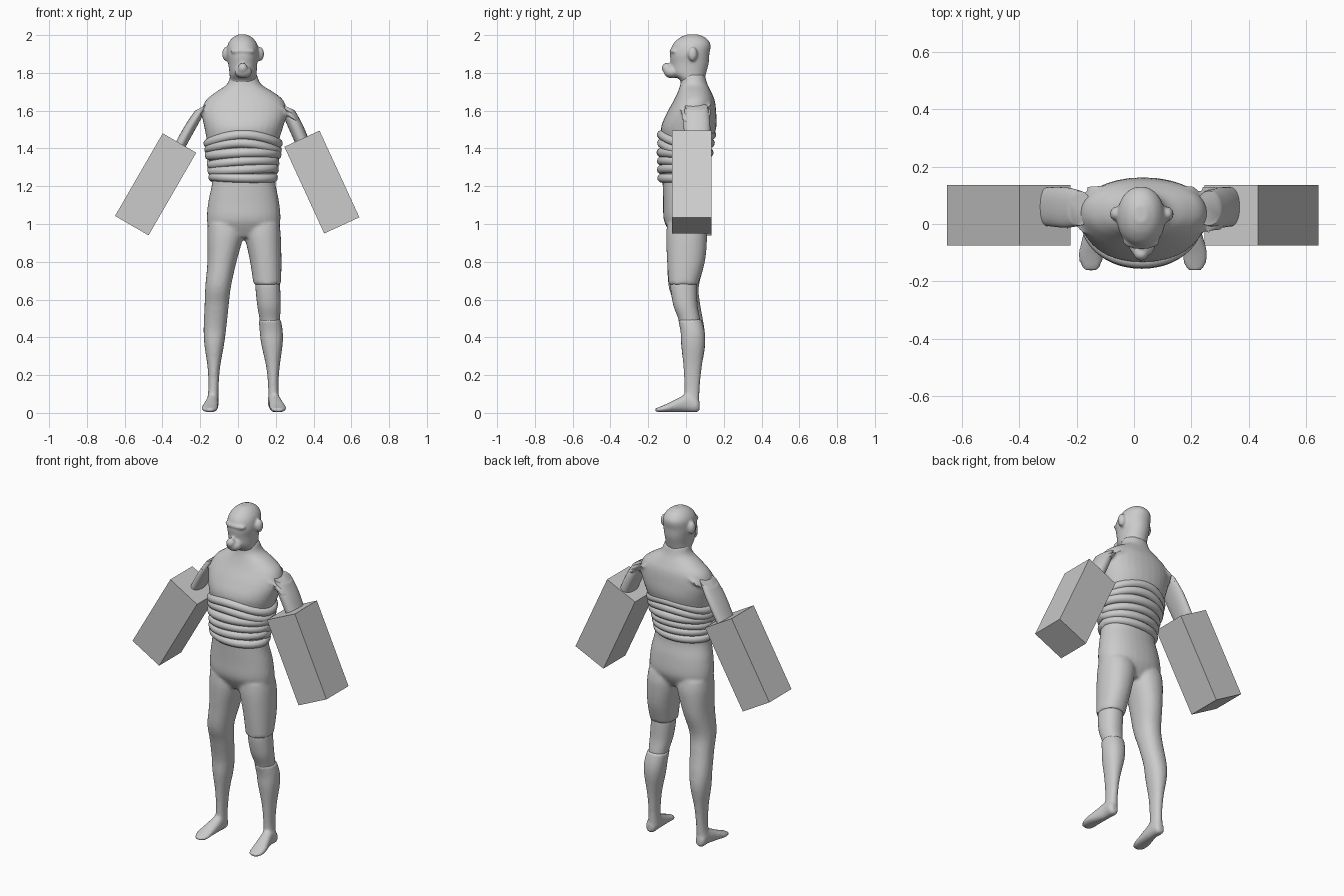
import bpy, math
from mathutils import Vector

if "Cube" in bpy.data.objects:
    bpy.data.objects.remove(bpy.data.objects["Cube"])

X, Y, Z = Vector((1, 0, 0)), Vector((0, 1, 0)), Vector((0, 0, 1))
grey = bpy.data.materials.new("light_grey")
grey.diffuse_color = (0.6, 0.6, 0.6, 1)
grey.use_nodes = True
grey.node_tree.nodes["Principled BSDF"].inputs["Base Color"].default_value = grey.diffuse_color


def spline(rows, steps=5):
    """Smooth interpolation through the section rows."""
    out = []
    for i in range(len(rows) - 1):
        p0, p1 = rows[max(i - 1, 0)], rows[i]
        p2, p3 = rows[i + 1], rows[min(i + 2, len(rows) - 1)]
        for s in range(steps):
            t = s / steps
            out.append([0.5 * (2 * b + (c - a) * t + (2 * a - 5 * b + 4 * c - d) * t * t
                               + (3 * b - a - 3 * c + d) * t ** 3)
                        for a, b, c, d in zip(p0, p1, p2, p3)])
    return out + [list(rows[-1])]


def loft(name, rows, u=X, v=Y, n=32, power=2.2):
    """Rows are x, y, z, radius along u, radius along v."""
    verts, faces = [], []
    rings = spline(rows)
    for x, y, z, a, b in rings:
        for k in range(n):
            t = 2 * math.pi * k / n
            c, s = math.cos(t), math.sin(t)
            pu = math.copysign(abs(c) ** (2 / power), c) * a
            pv = math.copysign(abs(s) ** (2 / power), s) * b
            verts.append(Vector((x, y, z)) + u * pu + v * pv)
    for r in range(len(rings) - 1):
        for k in range(n):
            j = (k + 1) % n
            faces.append((r * n + k, r * n + j, (r + 1) * n + j, (r + 1) * n + k))
    faces += [tuple(range(n))[::-1], tuple(range((len(rings) - 1) * n, len(rings) * n))]
    mesh = bpy.data.meshes.new(name)
    mesh.from_pydata(verts, [], faces)
    ob = bpy.data.objects.new(name, mesh)
    bpy.context.collection.objects.link(ob)
    # wind every shell outwards
    import bmesh
    bm = bmesh.new()
    bm.from_mesh(mesh)
    bmesh.ops.recalc_face_normals(bm, faces=bm.faces)
    bm.to_mesh(mesh)
    bm.free()
    return finish(ob)


def finish(ob, smooth=True):
    ob.data.materials.clear()
    ob.data.materials.append(grey)
    if smooth:
        bpy.ops.object.select_all(action='DESELECT')
        ob.select_set(True)
        bpy.context.view_layer.objects.active = ob
        bpy.ops.object.shade_smooth_by_angle(angle=math.radians(50))
    return ob


def ball(name, loc, size):
    bpy.ops.mesh.primitive_uv_sphere_add(segments=24, ring_count=16, location=loc)
    ob = bpy.context.object
    ob.name, ob.scale = name, size
    bpy.ops.object.transform_apply(location=True, rotation=True, scale=True)
    return finish(ob)


def blend(name, parts, voxel=0.01, rounds=4):
    """Fuse overlapping parts into one smooth skin."""
    bpy.ops.object.select_all(action='DESELECT')
    for p in parts:
        p.select_set(True)
    bpy.context.view_layer.objects.active = parts[0]
    bpy.ops.object.join()
    ob = bpy.context.object
    ob.name = name
    m = ob.modifiers.new("fuse", 'REMESH')
    m.mode, m.voxel_size, m.use_smooth_shade = 'VOXEL', voxel, True
    s = ob.modifiers.new("soften", 'SMOOTH')
    s.factor, s.iterations = 0.5, rounds
    for name in ("fuse", "soften"):
        bpy.ops.object.modifier_apply(modifier=name)
    return finish(ob)


# trunk from crotch to neck
torso = loft("torso", [
    (.03, .00, .93, .10, .07), (.03, .00, .98, .18, .10), (.03, -.003, 1.03, .195, .116),
    (.03, -.008, 1.12, .187, .113), (.03, -.018, 1.22, .168, .106),
    (.025, -.01, 1.32, .172, .118), (.025, .005, 1.42, .186, .128),
    (.03, .014, 1.51, .208, .146), (.033, .03, 1.59, .225, .130),
    (.035, .044, 1.655, .205, .108), (.035, .045, 1.70, .15, .088),
    (.032, .042, 1.74, .09, .072), (.03, .038, 1.79, .072, .062)])

# thighs, full left leg
left_leg = loft("left_leg", [
    (-.065, .00, 1.0, .095, .10), (-.068, .003, .93, .095, .108), (-.085, 0, .80, .077, .10),
    (-.105, -.012, .67, .068, .08), (-.113, .008, .57, .064, .068),
    (-.122, .033, .45, .060, .064), (-.126, .038, .36, .052, .064),
    (-.128, .035, .24, .033, .048), (-.13, .032, .13, .027, .04), (-.135, .03, .04, .032, .04)])
right_thigh = loft("right_thigh", [
    (.125, .00, 1.0, .095, .10), (.132, .003, .93, .095, .108),
    (.147, 0, .80, .083, .10), (.155, -.014, .68, .073, .078)])


# feet, heel to toe
def foot(name, heel, toe):
    mid = heel + (toe - heel) * .4
    return loft(name, [
        (heel, .072, .035, .018, .022), (heel, .055, .042, .03, .038),
        (heel, .01, .053, .032, .048), (mid, -.04, .042, .037, .037),
        (toe, -.10, .027, .043, .022), (toe, -.14, .018, .038, .014),
        (toe, -.162, .016, .022, .008)], X, Z)


# sleeves and arms, each swung out by its own angle
def limb(name, points, angle, side):
    return loft(name, points, Vector((math.cos(angle), 0, -side * math.sin(angle))), Y)


aL, aR = math.radians(29), math.radians(24)
sleeve_l = limb("sleeve_l", [
    (-.10, .05, 1.645, .065, .085), (-.16, .05, 1.615, .070, .088),
    (-.20, .052, 1.585, .062, .08), (-.225, .053, 1.56, .056, .075)], math.radians(38), -1)
sleeve_r = limb("sleeve_r", [
    (.17, .05, 1.645, .065, .085), (.23, .05, 1.62, .070, .088),
    (.265, .052, 1.59, .064, .08), (.29, .053, 1.555, .058, .075)], math.radians(30), 1)
blend("clothed_body", [torso, left_leg, right_thigh, sleeve_l, sleeve_r,
                       foot("left_foot", -.135, -.15)])
limb("left_arm", [(-.19, .055, 1.62, .045, .06), (-.235, .057, 1.545, .054, .070),
                  (-.29, .06, 1.445, .054, .068), (-.34, .06, 1.35, .05, .06)], aL, -1)
limb("right_arm", [(.26, .055, 1.62, .045, .06), (.293, .057, 1.545, .056, .070),
                   (.335, .06, 1.445, .054, .068), (.375, .06, 1.35, .05, .06)], aR, 1)

# exposed knee between trouser cut and shin
loft("right_knee", [(.157, -.012, .70, .062, .068), (.158, -.012, .66, .065, .07),
                    (.164, -.003, .57, .062, .064), (.168, .016, .50, .054, .057),
                    (.17, .022, .46, .05, .052)])
shin = loft("right_shin", [
    (.168, .02, .495, .058, .062), (.176, .035, .43, .061, .064), (.18, .038, .36, .056, .063),
    (.185, .035, .24, .035, .048), (.187, .032, .13, .027, .04), (.19, .03, .04, .032, .04)])
blend("right_shin_and_foot", [shin, foot("right_foot", .195, .212)], .008, 3)

# head with face and ears
skull = loft("skull", [
    (.03, .04, 1.71, .082, .070), (.028, .035, 1.755, .072, .063),
    (.027, .018, 1.795, .072, .088), (.025, .02, 1.85, .077, .10),
    (.025, .02, 1.90, .084, .104), (.024, .03, 1.95, .078, .100),
    (.024, .035, 1.985, .054, .070), (.024, .035, 2.003, .022, .03)], power=2.1)
blend("head", [skull,
               ball("muzzle", (.028, -.075, 1.805), (.046, .042, .034)),
               ball("nose", (.025, -.103, 1.825), (.026, .025, .028)),
               ball("brow", (.025, -.06, 1.915), (.066, .028, .018)),
               ball("ear_l", (-.062, .035, 1.90), (.022, .025, .038)),
               ball("ear_r", (.116, .035, 1.90), (.022, .025, .038))], .007, 3)


# wrapped coils around the chest
def coil(name, z, rx, ry, cy, arch, tilt, thick):
    cu = bpy.data.curves.new(name, 'CURVE')
    cu.dimensions, cu.bevel_depth, cu.bevel_resolution = '3D', thick, 4
    sp = cu.splines.new('POLY')
    n = 64
    sp.points.add(n - 1)
    for k in range(n):
        t = 2 * math.pi * k / n
        c, s = math.cos(t), math.sin(t)
        sp.points[k].co = (.027 + rx * c, cy + ry * s,
                           z - arch * c * c + tilt * c * (1 if s < 0 else -.4), 1)
    sp.use_cyclic_u = True
    sp.use_smooth = True
    cu.materials.append(grey)
    ob = bpy.data.objects.new(name, cu)
    bpy.context.collection.objects.link(ob)


for i, row in enumerate([
        (1.472, .185, .132, .003, .045, .000, .025), (1.428, .180, .128, .000, .035, -.006, .025),
        (1.378, .176, .124, -.005, .010, .006, .027), (1.333, .168, .118, -.012, .010, .010, .024),
        (1.288, .164, .112, -.017, .000, .008, .025), (1.243, .160, .108, -.02, -.004, -.004, .024)]):
    coil("wrap_coil_%d" % (i + 1), *row)

# long boxes around the forearms
for name, x, z, angle in (("left_arm_box", -.436, 1.21, 30), ("right_arm_box", .444, 1.222, -24.7)):
    bpy.ops.mesh.primitive_cube_add(size=1, location=(x, .03, z),
                                    rotation=(0, math.radians(angle), 0))
    box = bpy.context.object
    box.name, box.scale = name, (.205, .21, .505)
    finish(box, False)
